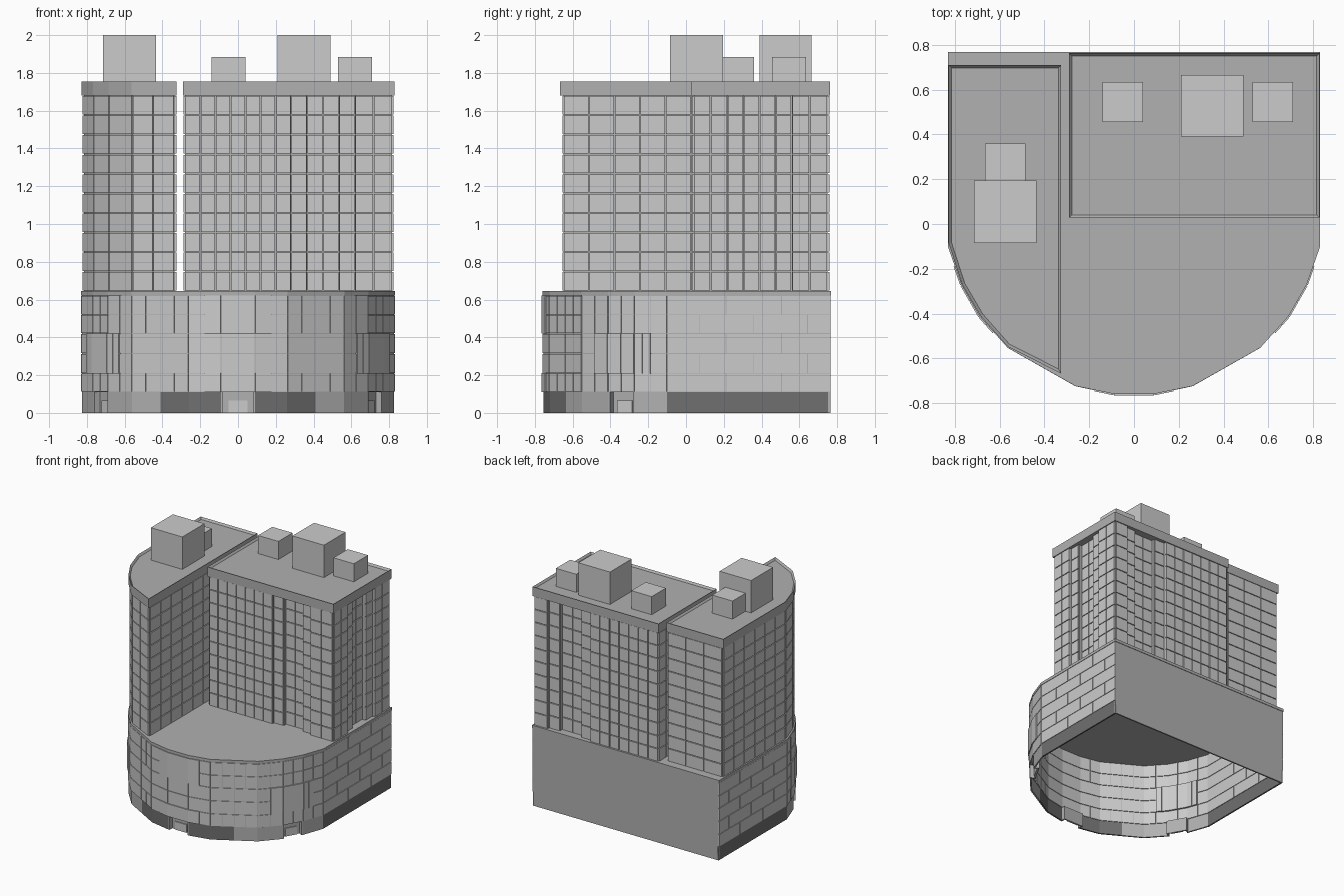
import bpy, bmesh
from mathutils import Vector

if "Cube" in bpy.data.objects:
    bpy.data.objects.remove(bpy.data.objects["Cube"])


def grey(name, v):
    m = bpy.data.materials.new(name)
    m.diffuse_color = (v, v, v, 1)
    m.use_nodes = True
    m.node_tree.nodes["Principled BSDF"].inputs["Base Color"].default_value = m.diffuse_color
    return m


CONCRETE = grey("concrete", .44)
PANEL = grey("panel", .52)
PLANT = grey("plant", .56)
DARK = grey("dark_base", .16)


def finish(name, bm, mat=CONCRETE):
    bmesh.ops.recalc_face_normals(bm, faces=bm.faces)
    me = bpy.data.meshes.new(name)
    bm.to_mesh(me)
    bm.free()
    me.materials.append(mat)
    ob = bpy.data.objects.new(name, me)
    bpy.context.collection.objects.link(ob)
    return ob


def prism(name, pts, z0, z1, rim=0, drop=0, mat=CONCRETE):
    """Extruded outline; rim/drop sink the top face inside a parapet."""
    bm = bmesh.new()
    lo = [bm.verts.new((x, y, z0)) for x, y in pts]
    hi = [bm.verts.new((x, y, z1)) for x, y in pts]
    n = len(pts)
    for i in range(n):
        j = (i + 1) % n
        bm.faces.new((lo[i], lo[j], hi[j], hi[i]))
    bm.faces.new(lo[::-1])
    top = bm.faces.new(hi)
    bm.normal_update()
    if rim:
        bmesh.ops.inset_region(bm, faces=[top], thickness=rim, use_even_offset=True)
        bmesh.ops.translate(bm, verts=top.verts[:], vec=(0, 0, -drop))
    return finish(name, bm, mat)


def slab(bm, p, q, z0, z1, inner, outer):
    """Upright slab along p-q of a counter-clockwise outline."""
    p, q = Vector(p), Vector(q)
    d = (q - p).normalized()
    nrm = Vector((d.y, -d.x))
    ring = [p + nrm * inner, q + nrm * inner, q + nrm * outer, p + nrm * outer]
    lo = [bm.verts.new((v.x, v.y, z0)) for v in ring]
    hi = [bm.verts.new((v.x, v.y, z1)) for v in ring]
    bm.faces.new(lo)
    bm.faces.new(hi)
    for i in range(4):
        j = (i + 1) % 4
        bm.faces.new((lo[i], lo[j], hi[j], hi[i]))


def part(p, q, a, b):
    return Vector(p).lerp(Vector(q), a), Vector(p).lerp(Vector(q), b)


def tile(bm, p, q, z0, z1, cuts, gap=.003, inner=-.002, outer=.005):
    """Row of panels between successive cut fractions."""
    g = gap / (Vector(q) - Vector(p)).length
    for a, b in zip(cuts, cuts[1:]):
        s, e = part(p, q, a + g, b - g)
        slab(bm, s, e, z0 + gap, z1 - gap, inner, outer)


def edges(pts):
    return list(zip(pts, pts[1:] + pts[:1]))


def box(name, x0, x1, y0, y1, z0, z1):
    prism(name, [(x0, y0), (x1, y0), (x1, y1), (x0, y1)], z0, z1, mat=PLANT)


# Podium outline: straight sides and back, faceted round front
half = [(.09, -.755), (.26, -.72), (.41, -.635), (.56, -.55), (.685, -.41),
        (.765, -.27), (.825, -.10), (.825, .765)]
podium = half + [(-x, y) for x, y in reversed(half)]
E = edges(podium)
DOORS, BACK, FRONT = (4, 10, 15), 7, 15

# Hollow podium walls, base band and recessed entrances
walls, base, dark = bmesh.new(), bmesh.new(), bmesh.new()
panels, doors, frames = bmesh.new(), bmesh.new(), bmesh.new()
rows = [.11, .21, .315, .42, .52, .622]
for i, (p, q) in enumerate(E):
    slab(walls, p, q, .11, .625, -.012, 0)
    if i in DOORS:
        slab(frames, p, q, 0, .11, -.045, -.035)
        slab(frames, *part(p, q, 0, .06), 0, .11, -.045, 0)
        slab(frames, *part(p, q, .94, 1), 0, .11, -.045, 0)
        slab(doors, *part(p, q, .22, .78), 0, .065, -.036, -.028)
    else:
        slab(dark if i in (0, 1, 6, 8, 13, 14) else base, p, q, 0, .11, -.012, 0)
    if i == BACK:
        continue
    for r in range(5):
        if i in (6, 8):
            cuts = [0, .2, .53, .86, 1] if r % 2 else [0, .36, .7, 1]
            if i == 8:
                cuts = [1 - c for c in cuts[::-1]]
        else:
            cuts = [0, 1] if i == FRONT or r in (1, 2) else [0, .5, 1]
        # panels pass through the wall so they also read from inside
        tile(panels, p, q, rows[r], rows[r + 1], cuts, gap=.002, inner=-.018)
finish("podium_walls", walls)
finish("podium_base", base)
finish("podium_base_dark", dark, DARK)
finish("podium_panels", panels, PANEL)
finish("entrance_frames", frames)
finish("entrance_doors", doors, PLANT)

# Projecting bays: upper and lower at the front, middle at the two corners
bays = bmesh.new()
for z0, z1 in ((.11, .21), (.42, .622)):
    slab(bays, *E[FRONT], z0, z1, 0, .010)
    slab(bays, *part(*E[0], 0, .5), z0, z1, 0, .010)
    slab(bays, *part(*E[14], .5, 1), z0, z1, 0, .010)
for i, a, b in ((3, .5, 1), (4, 0, 1), (5, 0, .5), (9, .5, 1), (10, 0, 1), (11, 0, .5)):
    tile(bays, *part(*E[i], a, b), .208, .422, [0, .5, 1], gap=.001,
         inner=-.03, outer=.012)
finish("podium_bays", bays, PANEL)

# Podium roof slab with slight overhang
prism("podium_roof", [(x * 1.008, y * 1.005) for x, y in podium], .622, .645)


def stepped(a0, a1, base_v, sign):
    """Two-step recess in a facade, as (along, across) pairs."""
    s, v1, v2 = (a1 - a0) / 4, base_v + sign * .02, base_v + sign * .05
    return [(a0, base_v), (a0, v1), (a0 + s, v1), (a0 + s, v2),
            (a1 - s, v2), (a1 - s, v1), (a1, v1), (a1, base_v)]


# Tower outlines, counter-clockwise
left = [(-.335, .70), (-.815, .70), (-.815, -.085), (-.755, -.262), (-.675, -.40),
        (-.555, -.535), (-.335, -.648)]
right = [(-.28, .042)] + stepped(.28, .62, .042, 1) + [(.815, .042)]
right += [(x, y) for y, x in stepped(.22, .56, .815, -1)] + [(.815, .75)]
right += stepped(.70, .32, .75, -1) + [(-.28, .75)]

# Tower cores and facade panels
FLOORS = 10
H = (1.68 - .645) / FLOORS
for name, pts, width in (("left_tower", left, .14), ("right_tower", right, .085)):
    prism(name + "_core", pts, .64, 1.685)
    bm = bmesh.new()
    for p, q in edges(pts):
        length = (Vector(q) - Vector(p)).length
        if length < .06:
            continue
        n = max(1, round(length / width))
        for f in range(FLOORS):
            z = .645 + f * H
            tile(bm, p, q, z, z + H, [k / n for k in range(n + 1)], outer=.009)
    finish(name + "_panels", bm, PANEL)

# Parapets with sunken roofs
prism("left_parapet", [(-.325, .71), (-.828, .71), (-.828, -.085), (-.768, -.27),
                       (-.686, -.41), (-.564, -.548), (-.325, -.668)],
      1.68, 1.755, .013, .015)
prism("right_parapet", [(-.29, .028), (.828, .028), (.828, .763), (-.29, .763)],
      1.68, 1.755, .013, .015)

# Rooftop plant rooms
box("left_lift_house", -.715, -.435, -.085, .195, 1.735, 2.0)
box("left_vent_house", -.665, -.485, .195, .36, 1.735, 1.885)
box("right_lift_house", .21, .49, .39, .665, 1.735, 2.0)
box("right_vent_house_a", -.14, .04, .455, .635, 1.735, 1.885)
box("right_vent_house_b", .53, .71, .455, .635, 1.735, 1.885)
